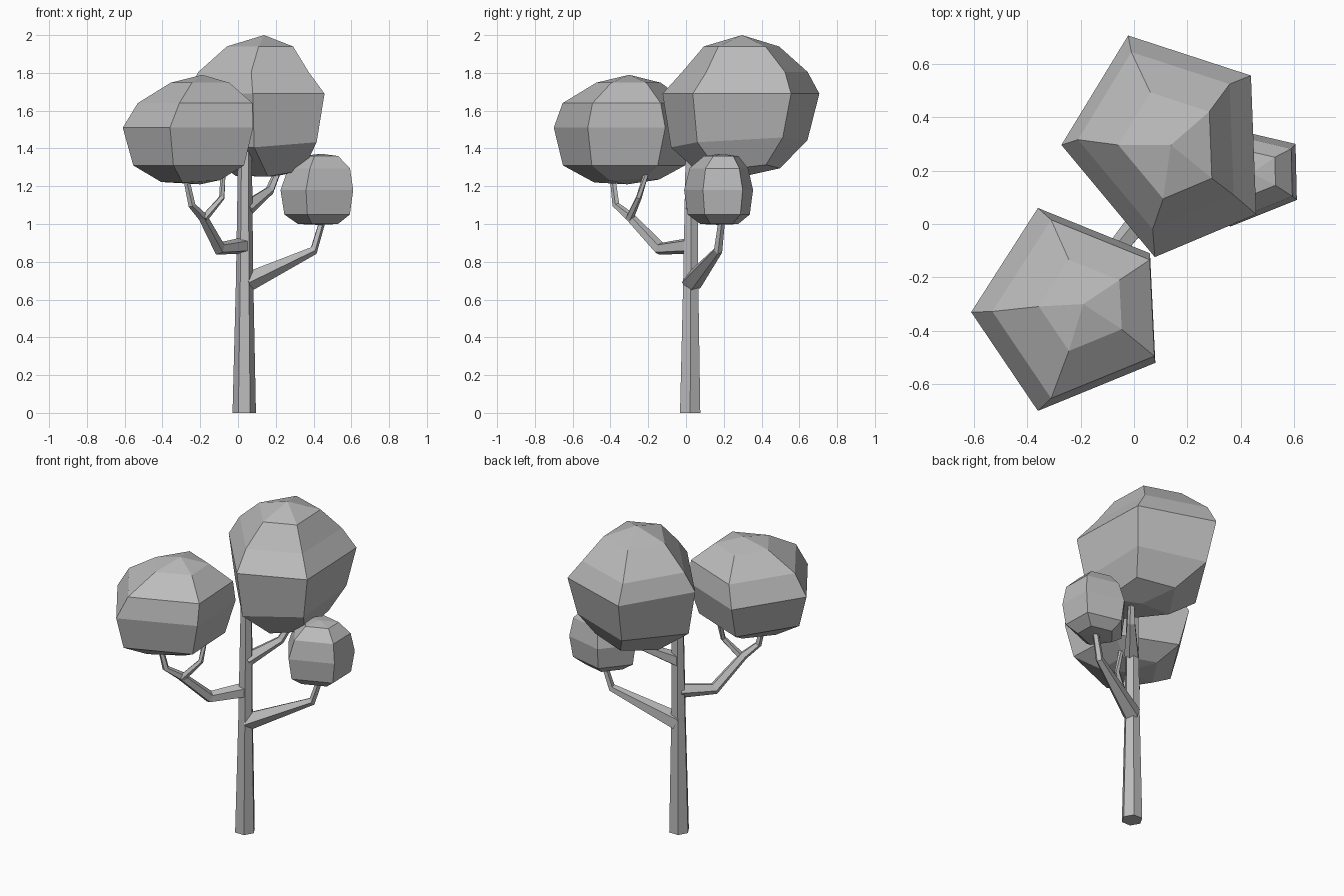
import bpy
import bmesh
from math import cos, sin, tau
from mathutils import Vector

cube = bpy.data.objects.get("Cube")
if cube:
    bpy.data.objects.remove(cube, do_unlink=True)

grey = bpy.data.materials.new("plain_grey")
grey.use_nodes = True
grey.diffuse_color = (0.5, 0.5, 0.5, 1)
grey.node_tree.nodes["Principled BSDF"].inputs["Base Color"].default_value = (0.5, 0.5, 0.5, 1)


def finish(name, bm):
    bmesh.ops.recalc_face_normals(bm, faces=bm.faces)
    mesh = bpy.data.meshes.new(name)
    bm.to_mesh(mesh)
    bm.free()
    mesh.materials.append(grey)
    obj = bpy.data.objects.new(name, mesh)
    bpy.context.collection.objects.link(obj)


def bridge(bm, lower, upper):
    n = len(lower)
    for i in range(n):
        j = (i + 1) % n
        bm.faces.new((lower[i], lower[j], upper[j], upper[i]))


def limb(name, path, sides=5, level=False):
    """Tapered tube through (x, y, z, radius) points."""
    bm = bmesh.new()
    points = [Vector(p[:3]) for p in path]
    rings = []
    for i, p in enumerate(points):
        along = points[min(i + 1, len(points) - 1)] - points[max(i - 1, 0)]
        along.normalize()
        if level:
            u, v = Vector((1, 0, 0)), Vector((0, 1, 0))
        else:
            u = along.cross(Vector((0, 0, 1))).normalized()
            v = u.cross(along)
        r = path[i][3]
        rings.append([bm.verts.new(p + r * (u * cos(tau * k / sides) + v * sin(tau * k / sides)))
                      for k in range(sides)])
    for a, b in zip(rings, rings[1:]):
        bridge(bm, a, b)
    bm.faces.new(rings[0])
    bm.faces.new(rings[-1])
    finish(name, bm)


def crown(name, center, outline, rings, bottom, top):
    """Five-sided blob; each ring is (scale, dx, dy, z, tilt), poles are (dx, dy, z)."""
    bm = bmesh.new()
    cx, cy = center
    loops = []
    for s, dx, dy, z, tilt in rings:
        loops.append([bm.verts.new((cx + s * x + dx, cy + s * y + dy, z + tilt * (x + y)))
                      for x, y in outline])
    for a, b in zip(loops, loops[1:]):
        bridge(bm, a, b)
    for loop, (dx, dy, z) in ((loops[0], bottom), (loops[-1], top)):
        pole = bm.verts.new((cx + dx, cy + dy, z))
        for i in range(5):
            bm.faces.new((loop[i], loop[(i + 1) % 5], pole))
    finish(name, bm)


# Trunk and branches
limb("trunk", [(0.033, 0.022, 0, 0.062), (0.035, 0.025, 0.7, 0.046),
               (0.037, 0.03, 1.42, 0.036)], sides=6, level=True)
limb("low_branch", [(0.04, 0.03, 0.69, 0.055), (0.4, 0.17, 0.86, 0.024), (0.45, 0.19, 1.03, 0.018)])
limb("front_branch", [(0.03, 0.02, 0.885, 0.045), (-0.1, -0.14, 0.87, 0.036), (-0.19, -0.3, 1.04, 0.026),
                      (-0.245, -0.37, 1.1, 0.02), (-0.28, -0.39, 1.27, 0.016)])
limb("front_fork", [(-0.18, -0.3, 1.03, 0.022), (-0.085, -0.25, 1.14, 0.016), (-0.08, -0.21, 1.27, 0.014)])
limb("high_branch", [(0.04, 0.03, 1.08, 0.045), (0.17, 0.18, 1.18, 0.025), (0.22, 0.24, 1.3, 0.018)])

# Leaf crowns
crown("tall_crown", (0.138, 0.296),
      [(0.3, 0.26), (-0.16, 0.41), (-0.41, 0), (-0.06, -0.42), (0.32, -0.26)],
      [(0.49, 0.05, 0, 1.28, 0.06), (0.87, 0, -0.01, 1.43, 0.05), (1, 0, 0, 1.69, 0),
       (0.8, -0.02, 0.02, 1.805, 0), (0.48, 0, 0, 1.94, 0)],
      (0.05, 0, 1.25), (0, 0, 2.0))
crown("front_crown", (-0.24, -0.31),
      [(0.3, 0.2), (-0.12, 0.37), (-0.37, -0.02), (-0.12, -0.39), (0.32, -0.21)],
      [(0.45, 0, 0, 1.23, 0.02), (0.85, 0, -0.01, 1.31, 0), (1, 0, 0, 1.51, 0),
       (0.88, 0.035, 0, 1.64, 0), (0.45, 0.05, 0.01, 1.748, 0)],
      (0.04, 0, 1.21), (0.05, 0.01, 1.79))
crown("small_crown", (0.43, 0.18),
      [(0.175, 0.12), (-0.06, 0.175), (-0.205, 0), (-0.07, -0.19), (0.18, -0.09)],
      [(0.55, 0, 0, 1.0, 0), (0.9, 0, 0, 1.05, 0), (1, 0, 0, 1.18, 0),
       (0.85, 0.01, 0, 1.295, 0), (0.5, 0.01, 0.01, 1.36, 0)],
      (0, 0, 0.995), (0.01, 0.01, 1.372))
